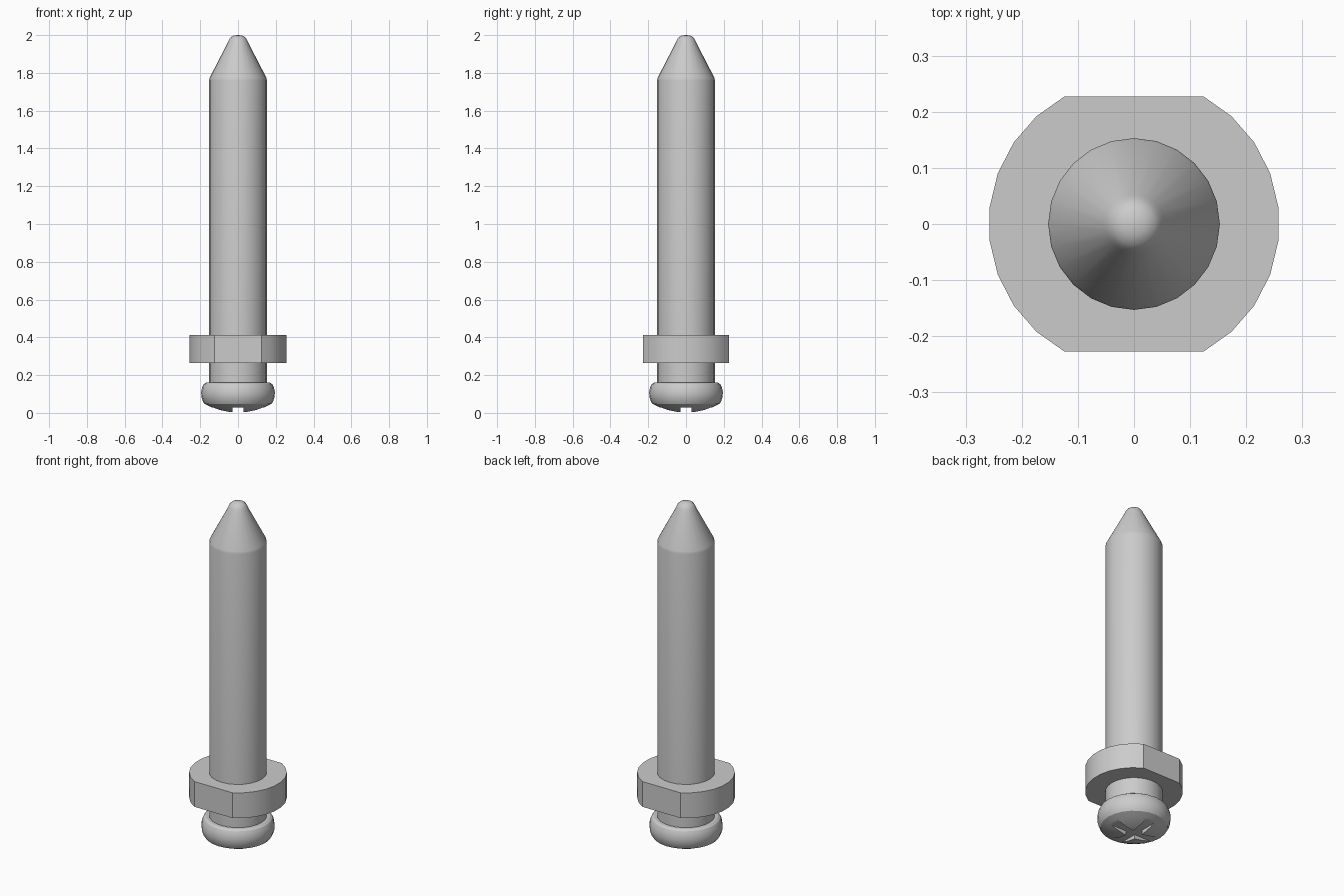
import bpy, bmesh, math

if "Cube" in bpy.data.objects:
    bpy.data.objects.remove(bpy.data.objects["Cube"])

SIDES = 24
steel = bpy.data.materials.new("light_grey_metal")
steel.diffuse_color = (0.6, 0.6, 0.6, 1)
steel.use_nodes = True
steel.node_tree.nodes["Principled BSDF"].inputs["Base Color"].default_value = steel.diffuse_color


def make(name, bm):
    bmesh.ops.recalc_face_normals(bm, faces=bm.faces[:])
    mesh = bpy.data.meshes.new(name)
    bm.to_mesh(mesh)
    bm.free()
    ob = bpy.data.objects.new(name, mesh)
    bpy.context.collection.objects.link(ob)
    mesh.materials.append(steel)
    return ob


def lathe(name, profile):
    """Closed solid of revolution; profile is (radius, z) from bottom to top."""
    bm = bmesh.new()
    rings = []
    for r, z in profile:
        if r == 0:
            rings.append([bm.verts.new((0, 0, z))] * SIDES)
        else:
            rings.append([bm.verts.new((r * math.cos(2 * math.pi * i / SIDES),
                                        r * math.sin(2 * math.pi * i / SIDES), z))
                          for i in range(SIDES)])
    for a, b in zip(rings, rings[1:]):
        for i in range(SIDES):
            j = (i + 1) % SIDES
            bm.faces.new(list(dict.fromkeys((a[i], a[j], b[j], b[i]))))
    return make(name, bm)


def prism(name, outline, z0, z1):
    bm = bmesh.new()
    face = bm.faces.new([bm.verts.new((x, y, z0)) for x, y in outline])
    top = bmesh.ops.extrude_face_region(bm, geom=[face])["geom"]
    for v in top:
        if isinstance(v, bmesh.types.BMVert):
            v.co.z = z1
    return make(name, bm)


def activate(ob):
    bpy.ops.object.select_all(action='DESELECT')
    ob.select_set(True)
    bpy.context.view_layer.objects.active = ob


# Shaft with conical, rounded tip
shaft = lathe("shaft", [(0, 0.12), (0.153, 0.12), (0.153, 1.76), (0.15, 1.775),
                        (0.053, 1.962), (0.047, 1.977), (0.036, 1.99),
                        (0.02, 1.998), (0, 2.0)])

# Round collar with two flats facing front and back
half = [math.radians(-61.5 + 123 * i / 9) for i in range(10)]
angles = half + [a + math.pi for a in half]
collar = prism("collar", [(0.259 * math.cos(a), 0.259 * math.sin(a)) for a in angles],
               0.265, 0.413)

# Domed screw head
head = lathe("head", [(0, 0), (0.05, 0.004), (0.1, 0.015), (0.145, 0.032), (0.178, 0.048),
                      (0.188, 0.065), (0.194, 0.088), (0.195, 0.11), (0.19, 0.136),
                      (0.182, 0.152), (0.17, 0.16), (0, 0.16)])

# Cross slot cut in the underside of the head
w, l = 0.03, 0.16
cross = [(l, -w), (l, w), (w, w), (w, l), (-w, l), (-w, w),
         (-l, w), (-l, -w), (-w, -w), (-w, -l), (w, -l), (w, -w)]
cutter = prism("slot_cutter", cross, -0.05, 0.028)
cutter.hide_render = True
mod = head.modifiers.new("slot", 'BOOLEAN')
mod.operation = 'DIFFERENCE'
mod.object = cutter
activate(head)
bpy.ops.object.modifier_apply(modifier=mod.name)
bpy.data.objects.remove(cutter)

# Smooth curved sides, keep hard edges
for ob in (shaft, collar, head):
    activate(ob)
    bpy.ops.object.shade_smooth_by_angle(angle=math.radians(25))
